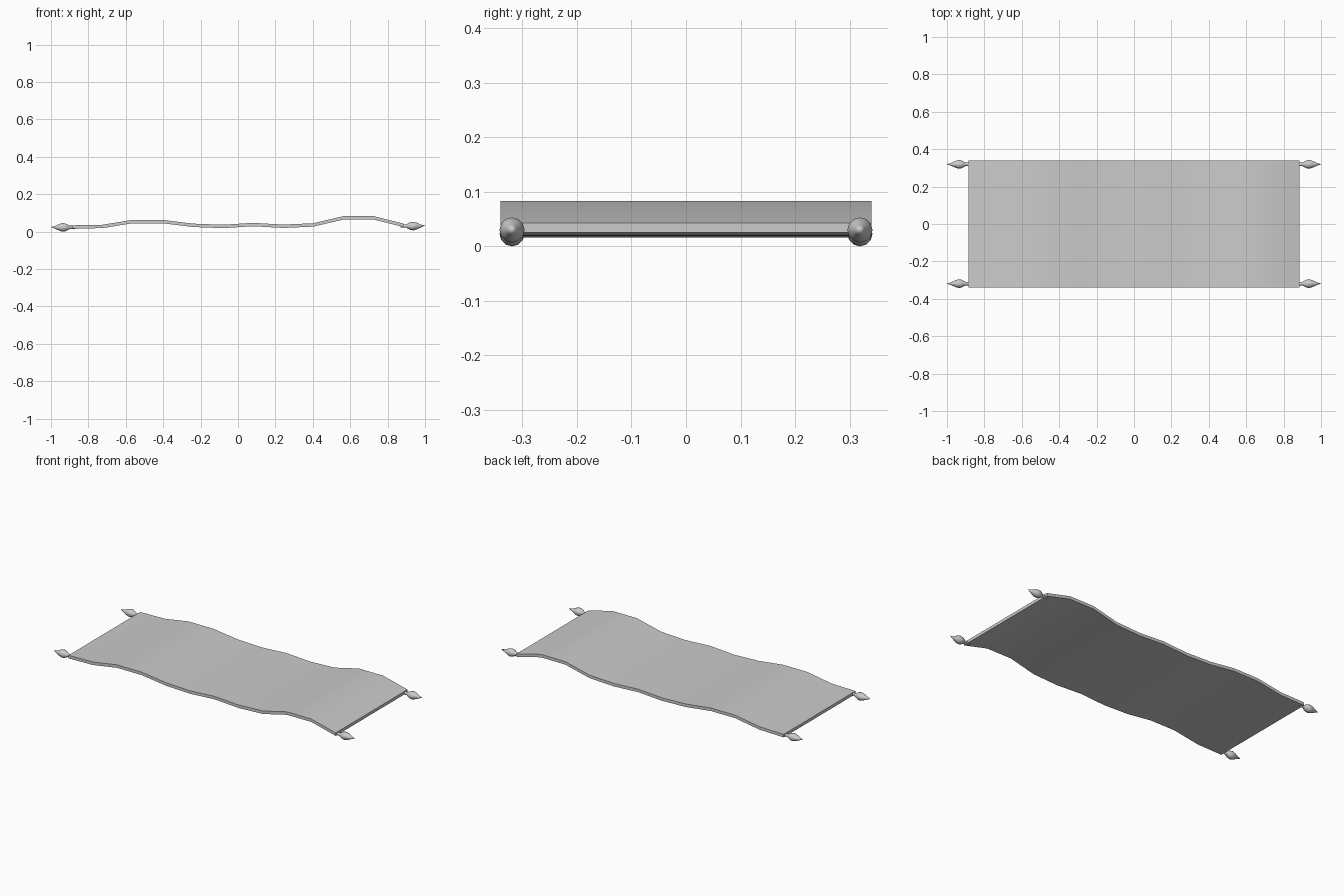
import bpy, bmesh, math
from mathutils import Matrix

if "Cube" in bpy.data.objects:
    bpy.data.objects.remove(bpy.data.objects["Cube"])

HALF_X, HALF_Y, THICK = 0.886, 0.34, 0.018
# centre-line heights of the rippled cloth, left to right
HEIGHTS = [0.025, 0.028, 0.054, 0.054, 0.034, 0.028, 0.038, 0.029, 0.036, 0.074, 0.074, 0.034]


def finish(name, bm):
    bmesh.ops.recalc_face_normals(bm, faces=bm.faces)
    mesh = bpy.data.meshes.new(name)
    bm.to_mesh(mesh)
    bm.free()
    obj = bpy.data.objects.new(name, mesh)
    bpy.context.collection.objects.link(obj)
    bpy.ops.object.select_all(action='DESELECT')
    obj.select_set(True)
    bpy.context.view_layer.objects.active = obj
    bpy.ops.object.shade_smooth_by_angle(angle=math.radians(40))
    return obj


# Rippled carpet slab: one rectangular section per ripple point
bm = bmesh.new()
rings = []
for i, z in enumerate(HEIGHTS):
    x = -HALF_X + 2 * HALF_X * i / (len(HEIGHTS) - 1)
    rings.append([bm.verts.new((x, y * HALF_Y, z + s * THICK / 2))
                  for y, s in ((-1, -1), (1, -1), (1, 1), (-1, 1))])
for a, b in zip(rings, rings[1:]):
    for k in range(4):
        bm.faces.new((a[k], a[(k + 1) % 4], b[(k + 1) % 4], b[k]))
bm.faces.new(rings[0])
bm.faces.new(rings[-1])
finish("carpet", bm)

# Corner tassels: (distance from centre, radius) profile turned about x
PROFILE = [(0.87, 0.009), (0.900, 0.009), (0.908, 0.014), (0.922, 0.021),
           (0.938, 0.023), (0.955, 0.018), (0.975, 0.009), (1.0, 0.0)]


def tassel(name, side, y, z, tip_rise, sides=12):
    bm = bmesh.new()
    loops = []
    for x, r in PROFILE[:-1]:
        loops.append([bm.verts.new((side * x,
                                    y + r * math.cos(2 * math.pi * k / sides),
                                    z + r * math.sin(2 * math.pi * k / sides)))
                      for k in range(sides)])
    for a, b in zip(loops, loops[1:]):
        for k in range(sides):
            n = (k + 1) % sides
            bm.faces.new((a[k], a[n], b[n], b[k]))
    tip = bm.verts.new((side * PROFILE[-1][0], y, z + tip_rise))
    for k in range(sides):
        bm.faces.new((loops[-1][k], loops[-1][(k + 1) % sides], tip))
    bm.faces.new(loops[0])
    finish(name, bm)


for side, z, end in ((-1, 0.023, "left"), (1, 0.030, "right")):
    for y, edge in ((-0.319, "front"), (0.319, "back")):
        tassel(f"tassel_{end}_{edge}", side, y, z, 0.002)
